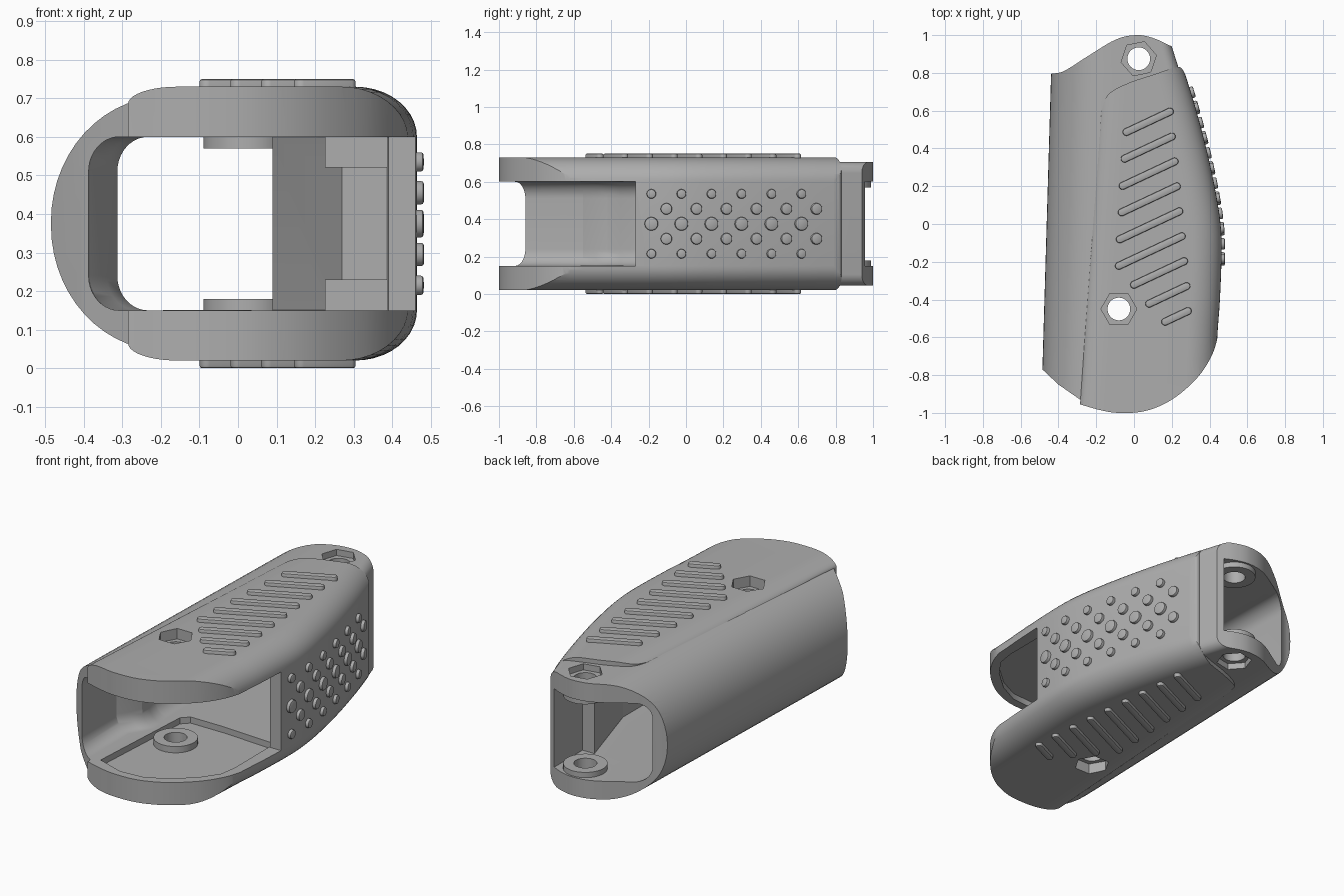
import bpy, bmesh
from math import sin, cos, pi, atan2
from mathutils import Matrix, Vector

cube = bpy.data.objects.get("Cube")
if cube:
    bpy.data.objects.remove(cube)

grey = bpy.data.materials.new("plain grey")
grey.use_nodes = True
grey.diffuse_color = (0.42, 0.42, 0.42, 1)
grey.node_tree.nodes["Principled BSDF"].inputs["Base Color"].default_value = grey.diffuse_color

MID = 0.375  # height of the mirror plane


def make(name, bm):
    bmesh.ops.recalc_face_normals(bm, faces=bm.faces)
    mesh = bpy.data.meshes.new(name)
    bm.to_mesh(mesh)
    bm.free()
    mesh.materials.append(grey)
    ob = bpy.data.objects.new(name, mesh)
    bpy.context.collection.objects.link(ob)
    return ob


def skin(bm, rings):
    """Join closed rings of equal length into a capped solid."""
    loops = [[bm.verts.new(p) for p in ring] for ring in rings]
    n = len(loops[0])
    for a, b in zip(loops, loops[1:]):
        for i in range(n):
            j = (i + 1) % n
            bm.faces.new((a[i], a[j], b[j], b[i]))
    bm.faces.new(loops[0])
    bm.faces.new(loops[-1])


def prism(name, plan, z0, z1):
    bm = bmesh.new()
    skin(bm, [[(x, y, z) for x, y in plan] for z in (z0, z1)])
    return make(name, bm)


def disc(name, x, y, r, z0, z1, sides=48, turn=0.0):
    angles = [turn + 2 * pi * i / sides for i in range(sides)]
    return prism(name, [(x + r * cos(a), y + r * sin(a)) for a in angles], z0, z1)


def smooth_path(points, steps=6):
    """Catmull-Rom curve through open points."""
    p = [Vector(q) for q in points]
    p = [2 * p[0] - p[1]] + p + [2 * p[-1] - p[-2]]
    out = []
    for a, b, c, d in zip(p, p[1:], p[2:], p[3:]):
        for k in range(steps):
            t = k / steps
            q = 0.5 * (2 * b + (c - a) * t + (2 * a - 5 * b + 4 * c - d) * t ** 2
                       + (3 * b - a - 3 * c + d) * t ** 3)
            out.append(tuple(q))
    return out + [tuple(p[-2])]


def lookup(table, y):
    for (y0, v0), (y1, v1) in zip(table, table[1:]):
        if y <= y1:
            return v0 + (v1 - v0) * (y - y0) / (y1 - y0)
    return table[-1][1]


def loft(name, left, right, half, corner_l, corner_r, steps=10):
    """Rounded section swept along y between left and right side curves."""
    ys = sorted({y for y, _ in left + right})
    rings = []
    for y in ys:
        xl, xr = lookup(left, y), lookup(right, y)
        ring = []
        for sx, sz, start in ((1, 1, 0), (-1, 1, 1), (-1, -1, 2), (1, -1, 3)):
            rx, rz = corner_r if sx > 0 else corner_l
            cx = xr - rx if sx > 0 else xl + rx
            for k in range(steps + 1):
                a = (start + k / steps) * pi / 2
                ring.append((cx + rx * cos(a), y, MID + sz * (half - rz) + rz * sin(a)))
        rings.append(ring)
    bm = bmesh.new()
    skin(bm, rings)
    return make(name, bm)


def combine(ob, other, operation):
    mod = ob.modifiers.new("combine", "BOOLEAN")
    mod.operation = operation
    mod.solver = "EXACT"
    mod.object = other
    bpy.context.view_layer.objects.active = ob
    bpy.ops.object.modifier_apply(modifier=mod.name)
    bpy.data.objects.remove(other)


# Rear shell: rounded D section trimmed to its plan
body = loft("handle_body", [(-1.1, -0.49), (-0.77, -0.485), (1.1, -0.43)],
            [(-1.1, 0.2), (0.7, 0.25), (0.83, 0.235), (0.94, 0.2), (1.1, 0.15)],
            0.33, (0.3, 0.325), (0.06, 0.06), 14)
back_curve = smooth_path([(0.2, 0.94), (0.1, 0.985), (0.01, 1.0), (-0.1, 0.975),
                          (-0.25, 0.885), (-0.37, 0.81), (-0.44, 0.795)])
combine(body, prism("trim", [(-0.6, -0.68), (-0.485, -0.77), (-0.4, -0.85), (-0.285, -0.93),
                             (0, -0.96), (0.2, -0.87), (0.3, -0.7), (0.3, 0.83), (0.235, 0.83)]
                    + back_curve + [(-0.6, 0.79)], -1, 2), "INTERSECT")

# Raised grip: curved side, trimmed by the front arc and the back step
side = [(y, x) for y, x in smooth_path([(-1.1, 0.42), (-0.62, 0.44), (-0.4, 0.455), (-0.15, 0.464),
                                        (0, 0.458), (0.16, 0.434), (0.37, 0.39), (0.6, 0.33),
                                        (0.79, 0.272), (1.1, 0.17)], 4)]
grip = loft("grip", [(-1.1, -0.295), (0.5, -0.19), (1.1, -0.15)], side,
            0.355, (0.13, 0.045), (0.16, 0.13))
front_arc = smooth_path([(-0.285, -0.955), (-0.18, -0.985), (-0.08, -1.0), (0.06, -0.99),
                         (0.2, -0.93), (0.33, -0.82), (0.41, -0.7), (0.45, -0.58)])
back_step = smooth_path([(0.29, 0.74), (0.262, 0.81), (0.225, 0.83), (0.1, 0.79),
                         (-0.02, 0.75), (-0.12, 0.7), (-0.16, 0.64), (-0.19, 0.5)])
combine(grip, prism("trim", front_arc + [(0.6, -0.4), (0.6, 0.6)] + back_step
                    + [(-0.6, 0.4), (-0.6, -0.9)], -1, 2), "INTERSECT")
combine(body, grip, "UNION")

# Hollow through the handle, open at the front, front side and back
inner_left = [(-1.2, -0.39), (-0.55, -0.385), (-0.48, -0.34), (-0.42, -0.313), (-0.35, -0.32),
              (-0.28, -0.335), (0.8, -0.36), (1.2, -0.36)]
inner_right = [(-1.2, 0.7), (-0.27, 0.7), (-0.269, 0.39), (0.1, 0.385), (0.101, 0.27),
               (0.7, 0.09), (0.701, 0.165), (1.2, 0.165)]
combine(body, loft("hollow", inner_left, inner_right, 0.225, (0.08, 0.09), (0.002, 0.002)),
        "DIFFERENCE")

# Shallow pockets in both front plates
pocket = [(-0.24, -0.9), (-0.08, -0.955), (0.06, -0.945), (0.18, -0.885), (0.3, -0.78),
          (0.37, -0.68), (0.385, -0.58), (0.385, -0.22), (0.05, -0.2), (-0.16, -0.2), (-0.2, -0.24)]
combine(body, prism("pocket", pocket, 0.115, 0.635), "DIFFERENCE")

# Round bosses and inner corner blocks, top and bottom
FRONT, BACK = (-0.08, -0.45), (0.025, 0.875)
block = [(0.225, 0.0), (0.42, 0.0), (0.4, 0.25), (0.225, 0.25)]
for sign in (-1, 1):
    def span(a, b):
        return sorted((MID + sign * a, MID + sign * b))
    combine(body, disc("boss", *FRONT, 0.115, *span(0.224, 0.29)), "UNION")
    combine(body, disc("boss", *BACK, 0.115, *span(0.195, 0.27)), "UNION")
    combine(body, prism("block", block, *span(0.145, 0.25)), "UNION")

# Screw holes with hexagonal nut seats
for (x, y), turn in ((FRONT, 0.0), (BACK, 0.2)):
    combine(body, disc("hole", x, y, 0.06, -1, 2), "DIFFERENCE")
    combine(body, disc("seat", x, y, 0.095, -1, 0.08, 6, turn), "DIFFERENCE")
    combine(body, disc("seat", x, y, 0.095, 0.67, 2, 6, turn), "DIFFERENCE")


def pad(bm, matrix, length, r, height=0.02, soft=0.007):
    """Softly edged capsule standing on its local z = 0."""
    rings = []
    for z, inset in ((-0.015, 0), (height - soft, 0), (height - soft * 0.3, soft * 0.3), (height, soft)):
        ring = []
        for i in range(24):
            a = -pi / 2 + 2 * pi * (i + 0.5) / 24
            end = length / 2 if i < 12 else -length / 2
            ring.append(matrix @ Vector((end + (r - inset) * cos(a), (r - inset) * sin(a), z)))
        rings.append(ring)
    skin(bm, rings)


# Slanted grip ribs on top and bottom
spans = [(-0.04, 0.19), (-0.05, 0.2), (-0.06, 0.215), (-0.065, 0.227), (-0.075, 0.24),
         (-0.08, 0.253), (0.0, 0.265), (0.08, 0.278), (0.165, 0.285)]
ribs = {"top_ribs": bmesh.new(), "bottom_ribs": bmesh.new()}
slope = 0.47
for i, (x0, x1) in enumerate(spans):
    y1 = 0.595 - 0.132 * i
    centre = Vector(((x0 + x1) / 2, y1 - slope * (x1 - x0) / 2, 0.73))
    length = (x1 - x0) * (1 + slope ** 2) ** 0.5
    upper = Matrix.Translation(centre) @ Matrix.Rotation(atan2(slope, 1), 4, "Z")
    flip = Matrix.Translation((0, 0, 2 * MID)) @ Matrix.Scale(-1, 4, (0, 0, 1))
    pad(ribs["top_ribs"], upper, length, 0.02)
    pad(ribs["bottom_ribs"], flip @ upper, length, 0.02)

# Round studs on the curved side, larger towards the middle row
studs = bmesh.new()
for row in range(-2, 3):
    odd = row % 2
    for k in range(6):
        y = -0.185 + 0.08 * odd + 0.16 * k
        x = lookup(side, y)
        lean = (lookup(side, y + 0.03) - lookup(side, y - 0.03)) / 0.06
        turn = Matrix.Rotation(atan2(-lean, 1), 4, "Z") @ Matrix.Rotation(pi / 2, 4, "Y")
        place = Matrix.Translation((x - 0.002, y, MID + 0.08 * row)) @ turn
        pad(studs, place, 0.0001, 0.036 - 0.0055 * abs(row))

parts = [body, make("side_studs", studs)] + [make(n, bm) for n, bm in ribs.items()]
bpy.ops.object.select_all(action="DESELECT")
for ob in parts:
    ob.select_set(True)
bpy.context.view_layer.objects.active = body
bpy.ops.object.shade_smooth_by_angle(angle=0.5)
